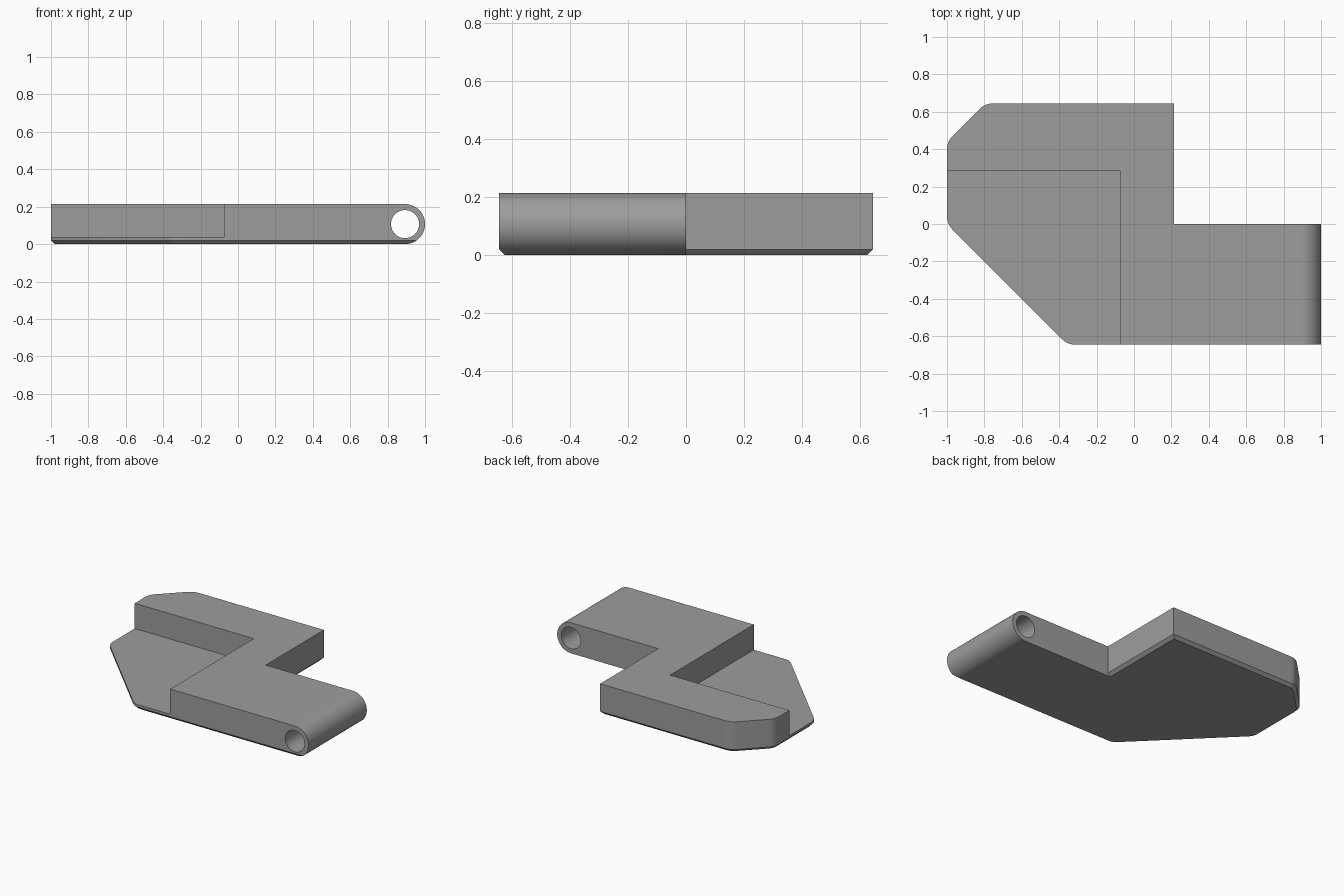
import bpy, bmesh, math
from mathutils import Vector

if "Cube" in bpy.data.objects:
    bpy.data.objects.remove(bpy.data.objects["Cube"])

H = 0.214            # body height
R = H / 2            # hinge barrel radius
CX = 1 - R           # hinge axis x
CHAMFER = 0.02


def make_prism(name, points, offset, depth):
    """Extrude a closed planar polygon along the depth vector."""
    bm = bmesh.new()
    face = bm.faces.new([bm.verts.new(Vector(p) + Vector(offset)) for p in points])
    ext = bmesh.ops.extrude_face_region(bm, geom=[face], use_keep_orig=True)
    moved = [g for g in ext["geom"] if isinstance(g, bmesh.types.BMVert)]
    bmesh.ops.translate(bm, verts=moved, vec=Vector(depth))
    bmesh.ops.recalc_face_normals(bm, faces=bm.faces)
    mesh = bpy.data.meshes.new(name)
    bm.to_mesh(mesh)
    bm.free()
    obj = bpy.data.objects.new(name, mesh)
    bpy.context.collection.objects.link(obj)
    return obj


def rounded(points, radius, steps=8):
    """Round the corners flagged True, leave the others sharp."""
    out, n = [], len(points)
    for i, (x, y, is_round) in enumerate(points):
        p = Vector((x, y))
        if not is_round:
            out.append((x, y, 0))
            continue
        a = (Vector(points[i - 1][:2]) - p).normalized()
        b = (Vector(points[(i + 1) % n][:2]) - p).normalized()
        half = a.angle(b) / 2
        centre = p + (a + b).normalized() * (radius / math.sin(half))
        start = p + a * (radius / math.tan(half)) - centre
        end = p + b * (radius / math.tan(half)) - centre
        for k in range(steps + 1):
            q = centre + start.lerp(end, k / steps).normalized() * radius
            out.append((q.x, q.y, 0))
    return out


def cut(target, tool, operation):
    mod = target.modifiers.new(operation.title(), "BOOLEAN")
    mod.object, mod.operation, mod.solver = tool, operation, "EXACT"
    bpy.context.view_layer.objects.active = target
    bpy.ops.object.modifier_apply(modifier=mod.name)
    bpy.data.objects.remove(tool)


# Plan outline, running past the hinge end so the side profile trims it
outline = rounded([
    (-1, 0, True), (-0.355, -0.645, True), (1.2, -0.645, False), (1.2, 0, False),
    (0.215, 0, False), (0.215, 0.645, False), (-0.795, 0.645, True), (-1, 0.44, True),
], 0.1)
body = make_prism("hinge_leaf", outline, (0, 0, 0), (0, 0, H))

# Chamfer around the underside, except along the inner hinge end
bm = bmesh.new()
bm.from_mesh(body.data)
bottom = min(bm.faces, key=lambda f: f.calc_center_median().z)
bmesh.ops.inset_region(bm, faces=[bottom], thickness=CHAMFER, use_even_offset=True)
inner = set(bottom.verts)
for v in bm.verts:
    if abs(v.co.z) < 1e-5 and v not in inner:
        v.co.z = CHAMFER
    elif v in inner and v.co.x > 0.1 and abs(v.co.y) < 0.03:
        v.co.y = 0
bm.to_mesh(body.data)
bm.free()

# Side profile with the rounded hinge barrel
arc = [(CX + R * math.sin(t), 0, R - R * math.cos(t))
       for t in (math.pi * k / 40 for k in range(41))]
profile = [(-1.2, 0, H), (-1.2, 0, 0)] + arc
cut(body, make_prism("side_profile", profile, (0, -1, 0), (0, 2, 0)), "INTERSECT")

# Step recess that leaves a thin plate
step = [(-1.2, -1, 0), (-0.075, -1, 0), (-0.075, 0.283, 0), (-1.2, 0.283, 0)]
cut(body, make_prism("step_recess", step, (0, 0, 0.037), (0, 0, 0.5)), "DIFFERENCE")

# Pin hole through the barrel
circle = [(CX + 0.075 * math.cos(t), 0, R + 0.075 * math.sin(t))
          for t in (math.tau * k / 64 for k in range(64))]
cut(body, make_prism("pin_hole", circle, (0, -1, 0), (0, 2, 0)), "DIFFERENCE")

# Single grey finish
grey = bpy.data.materials.new("grey")
grey.diffuse_color = (0.34, 0.34, 0.34, 1)
grey.use_nodes = True
grey.node_tree.nodes["Principled BSDF"].inputs["Base Color"].default_value = grey.diffuse_color
body.data.materials.clear()
body.data.materials.append(grey)
for poly in body.data.polygons:
    poly.material_index = 0

# Smooth curved surfaces, keep hard edges
bpy.ops.object.select_all(action="DESELECT")
body.select_set(True)
bpy.context.view_layer.objects.active = body
bpy.ops.object.shade_smooth_by_angle(angle=math.radians(30))
